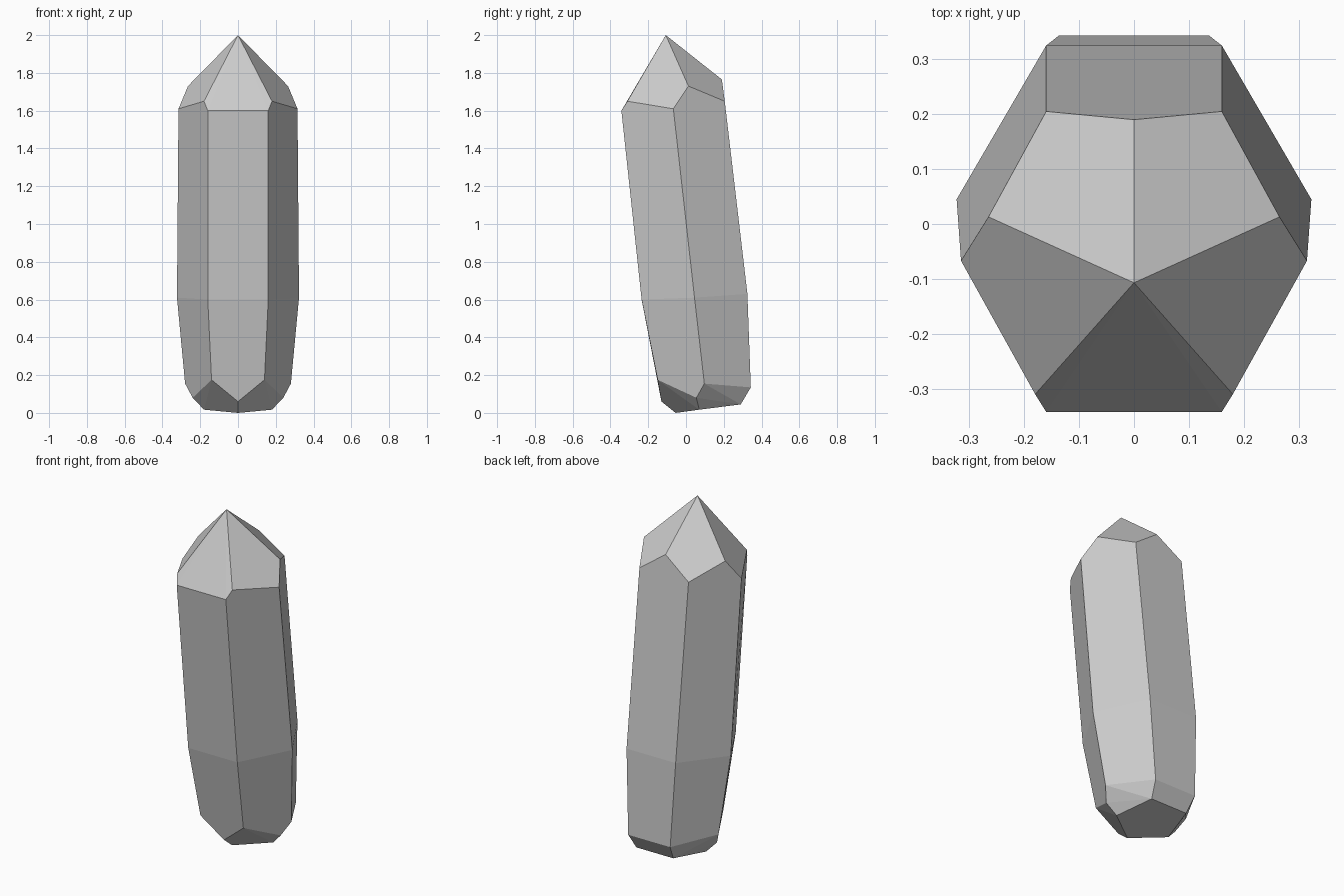
import bpy, bmesh, math

if "Cube" in bpy.data.objects:
    bpy.data.objects.remove(bpy.data.objects["Cube"])

# Corner points of the right half (x >= 0); the left half is mirrored
tip = [(0, -.107, 2.0), (.18, -.31, 1.65), (.16, -.342, 1.60), (.315, -.067, 1.61),
       (.265, .013, 1.73), (0, .19, 1.765), (.16, .205, 1.65)]
waist = [(.16, -.235, .60), (.323, .045, .61), (.16, .325, .63)]
base = [(.14, -.15, .175), (0, -.13, .06), (.24, .055, .08), (.28, .097, .155),
        (.137, .343, .135), (.12, .29, .045), (.18, .07, .017), (0, -.055, 0)]

# Crystal: convex faceted shard
bm = bmesh.new()
for x, y, z in tip + waist + base:
    bm.verts.new((x, y, z))
    if x > 0:
        bm.verts.new((-x, y, z))
bmesh.ops.convex_hull(bm, input=bm.verts[:])

# Merge nearly coplanar triangles into clean facets
bmesh.ops.dissolve_limit(bm, angle_limit=math.radians(2.5),
                         verts=bm.verts[:], edges=bm.edges[:])
bmesh.ops.recalc_face_normals(bm, faces=bm.faces[:])

mesh = bpy.data.meshes.new("crystal_shard")
bm.to_mesh(mesh)
bm.free()
crystal = bpy.data.objects.new("crystal_shard", mesh)
bpy.context.collection.objects.link(crystal)
